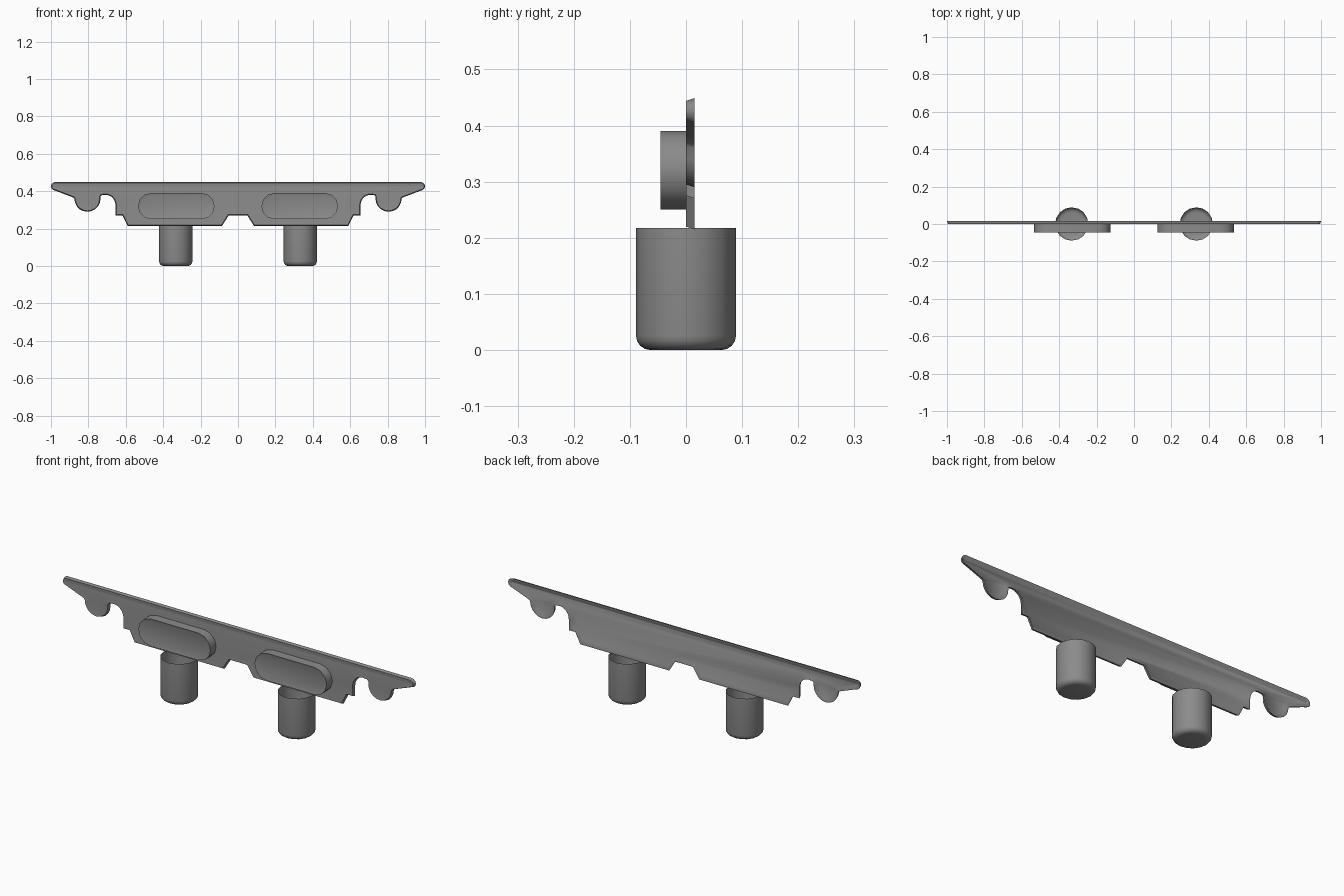
import bpy, bmesh, math
from mathutils import Matrix, Vector

cube = bpy.data.objects.get("Cube")
if cube:
    bpy.data.objects.remove(cube)

grey = bpy.data.materials.new("mid grey")
grey.use_nodes = True
colour = (0.26, 0.26, 0.26, 1)
grey.diffuse_color = colour
grey.node_tree.nodes["Principled BSDF"].inputs["Base Color"].default_value = colour


def finish(name, bm, angle=35):
    bmesh.ops.recalc_face_normals(bm, faces=bm.faces)
    mesh = bpy.data.meshes.new(name)
    bm.to_mesh(mesh)
    bm.free()
    mesh.materials.append(grey)
    obj = bpy.data.objects.new(name, mesh)
    bpy.context.collection.objects.link(obj)
    bpy.ops.object.select_all(action='DESELECT')
    obj.select_set(True)
    bpy.context.view_layer.objects.active = obj
    bpy.ops.object.shade_smooth_by_angle(angle=math.radians(angle))
    return obj


def arc(cx, cz, rx, rz, start, end, steps):
    angles = [math.radians(start + (end - start) * i / steps) for i in range(steps + 1)]
    return [(cx + rx * math.cos(a), cz + rz * math.sin(a)) for a in angles]


def slab(outline, y_front, y_back):
    """Extrude an (x, z) outline from front to back; return bmesh, front and back faces."""
    bm = bmesh.new()
    front = bm.faces.new([bm.verts.new((x, y_front, z)) for x, z in outline])
    back = bm.faces.new([bm.verts.new((x, y_back, z)) for x, z in outline])
    n = len(outline)
    f, b = list(front.verts), list(back.verts)
    for i in range(n):
        j = (i + 1) % n
        bm.faces.new((f[i], f[j], b[j], b[i]))
    bmesh.ops.recalc_face_normals(bm, faces=bm.faces)
    return bm, front, back


def inset(bm, face, width, depth_y=0.0):
    bmesh.ops.inset_region(bm, faces=[face], thickness=width, use_even_offset=True)
    for v in face.verts:
        v.co.y += depth_y


# Half outline of the plate: notch, foot, step, arch, hook, pointed tip
half = [(0.05, 0.27), (0.085, 0.215), (0.59, 0.215), (0.618, 0.27), (0.655, 0.27)]
half += arc(0.705, 0.325, 0.05, 0.055, 180, 90, 5)
half += [(0.73, 0.378), (0.735, 0.372)]
half += arc(0.805, 0.36, 0.07, 0.07, 180, 360, 10)
half += [(0.88, 0.366), (0.975, 0.402)]
half += arc(0.977, 0.426, 0.023, 0.023, -60, 90, 5)
outline = half + [(-x, z) for x, z in reversed(half)]

# Plate with flared edge, bordered front and recessed back
bm, front, back = slab(outline, 0.015, 0.015)
inset(bm, front, 0.005, -0.015)
inset(bm, front, 0.018, 0.002)
inset(bm, back, 0.008)
inset(bm, back, 0.012, -0.008)
finish("bracket_plate", bm)

for side, sign in (("left", 1), ("right", -1)):
    # Raised pill-shaped boss with a bordered face
    pill = arc(sign * 0.33 + 0.135, 0.32, 0.07, 0.07, -90, 90, 6)
    pill += arc(sign * 0.33 - 0.135, 0.32, 0.07, 0.07, 90, 270, 6)
    bm, front, back = slab(pill, -0.045, 0.003)
    inset(bm, front, 0.014, 0.004)
    finish(side + "_boss", bm)

    # Open-topped round peg with a rounded lower end
    bm = bmesh.new()
    bmesh.ops.create_cone(bm, cap_ends=True, segments=16, radius1=0.089, radius2=0.089,
                          depth=0.217,
                          matrix=Matrix.Translation((sign * 0.333, 0, 0.1085)))
    top = max(bm.faces, key=lambda f: f.calc_center_median().z)
    bottom = min(bm.faces, key=lambda f: f.calc_center_median().z)
    rim = list(bottom.edges)
    bmesh.ops.delete(bm, geom=[top], context='FACES_ONLY')
    bmesh.ops.bevel(bm, geom=rim, offset=0.025, segments=4, profile=0.5, affect='EDGES')
    finish(side + "_peg", bm)
